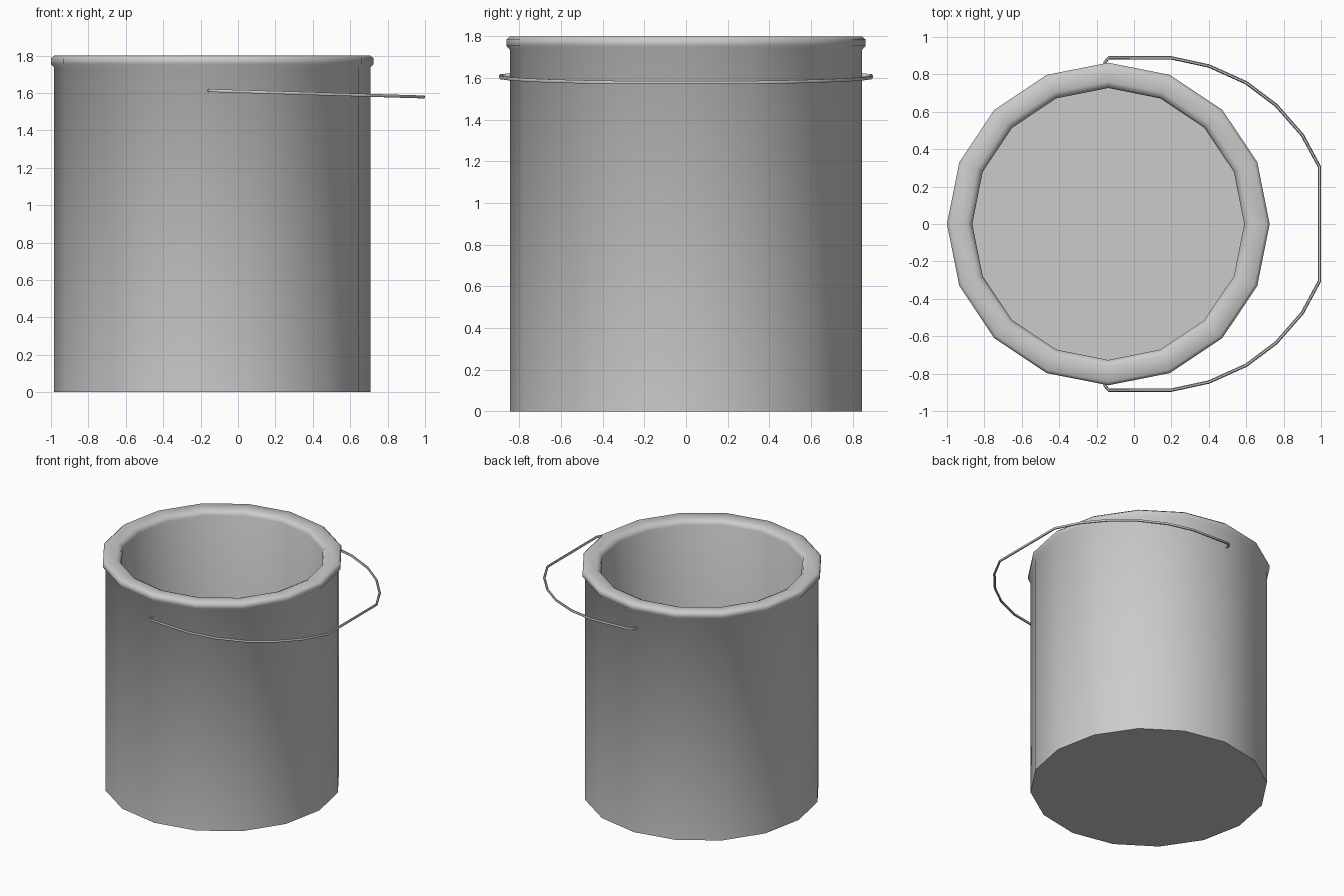
import bpy, bmesh, math
from mathutils import Vector

if "Cube" in bpy.data.objects:
    bpy.data.objects.remove(bpy.data.objects["Cube"])

CX, SIDES = -0.1375, 16


def lathe(name, profile, sides):
    """Revolve an (r, z) profile that starts and ends on the axis."""
    bm = bmesh.new()
    rings = []
    for r, z in profile:
        rings.append([bm.verts.new((CX + r * math.cos(2 * math.pi * i / sides),
                                    r * math.sin(2 * math.pi * i / sides), z))
                      for i in range(sides)])
    for a, b in zip(rings, rings[1:]):
        for i in range(sides):
            j = (i + 1) % sides
            bm.faces.new((a[i], a[j], b[j], b[i]))
    bm.faces.new(rings[0][::-1])
    bm.faces.new(rings[-1])
    bmesh.ops.recalc_face_normals(bm, faces=bm.faces)
    return finish(name, bm, 50)


def finish(name, bm, angle):
    mesh = bpy.data.meshes.new(name)
    bm.to_mesh(mesh)
    bm.free()
    ob = bpy.data.objects.new(name, mesh)
    bpy.context.collection.objects.link(ob)
    bpy.ops.object.select_all(action='DESELECT')
    ob.select_set(True)
    bpy.context.view_layer.objects.active = ob
    bpy.ops.object.shade_smooth_by_angle(angle=math.radians(angle))
    return ob


def wire(name, points, radius, sides=6):
    """Sweep a round section along an open path."""
    bm = bmesh.new()
    pts = [Vector(p) for p in points]
    rings = []
    for i, p in enumerate(pts):
        t = (pts[min(i + 1, len(pts) - 1)] - pts[max(i - 1, 0)]).normalized()
        side = t.cross(Vector((0, 0, 1))).normalized()
        up = side.cross(t)
        rings.append([bm.verts.new(p + radius * (side * math.cos(a) + up * math.sin(a)))
                      for a in (2 * math.pi * k / sides for k in range(sides))])
    for a, b in zip(rings, rings[1:]):
        for i in range(sides):
            j = (i + 1) % sides
            bm.faces.new((a[i], a[j], b[j], b[i]))
    bm.faces.new(rings[0][::-1])
    bm.faces.new(rings[-1])
    bmesh.ops.recalc_face_normals(bm, faces=bm.faces)
    return finish(name, bm, 60)


# Can body: outer wall, rolled rim, inner wall and floor
lathe("can_body", [
    (0.845, 0), (0.845, 1.735), (0.8625, 1.755), (0.8625, 1.785), (0.845, 1.8),
    (0.76, 1.795), (0.738, 1.785), (0.727, 1.76), (0.727, 0.08)], SIDES)

# Wire handle: half path mirrored across y, sloping slightly downwards
half = [(-0.155, 0.835), (-0.155, 0.865), (-0.135, 0.888), (0.2, 0.888), (0.4, 0.845), (0.6, 0.755),
        (0.76, 0.635), (0.9, 0.475), (0.992, 0.305)]
path = [(x, y, 1.613 - 0.03 * (x + 0.15)) for x, y in half]
path += [(x, -y, z) for x, y, z in reversed(path)]
wire("handle", path, 0.009)
